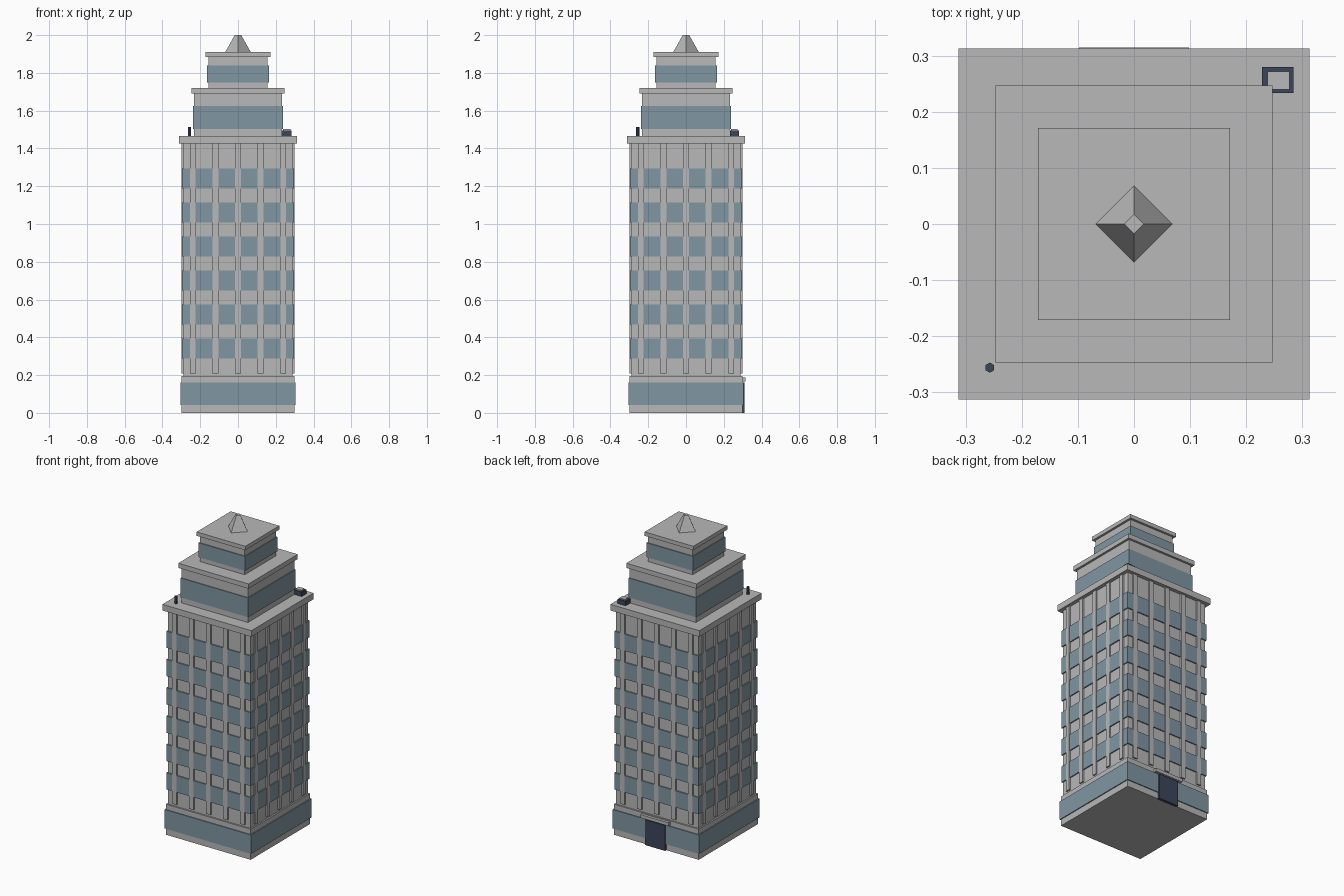
import bpy
import bmesh

if "Cube" in bpy.data.objects:
    bpy.data.objects.remove(bpy.data.objects["Cube"], do_unlink=True)


def material(name, rgb):
    mat = bpy.data.materials.new(name)
    mat.use_nodes = True
    mat.diffuse_color = (*rgb, 1)
    mat.node_tree.nodes["Principled BSDF"].inputs["Base Color"].default_value = (*rgb, 1)
    return mat


STONE = material("pale grey stone", (0.48, 0.48, 0.48))
GLASS = material("blue grey glass", (0.216, 0.305, 0.361))
DARK = material("dark navy metal", (0.045, 0.06, 0.102))


def finish(name, bm, mat):
    mesh = bpy.data.meshes.new(name)
    bm.to_mesh(mesh)
    bm.free()
    mesh.materials.append(mat)
    obj = bpy.data.objects.new(name, mesh)
    bpy.context.collection.objects.link(obj)
    return obj


def add_box(bm, x0, x1, y0, y1, z0, z1):
    verts = bmesh.ops.create_cube(bm, size=1)["verts"]
    for v in verts:
        v.co.x = x1 if v.co.x > 0 else x0
        v.co.y = y1 if v.co.y > 0 else y0
        v.co.z = z1 if v.co.z > 0 else z0


def box(name, mat, *bounds):
    bm = bmesh.new()
    add_box(bm, *bounds)
    return finish(name, bm, mat)


def block(name, mat, half, z0, z1):
    return box(name, mat, -half, half, -half, half, z0, z1)


def cone(name, mat, sides, r0, r1, x, y, z0, z1):
    bm = bmesh.new()
    bmesh.ops.create_cone(bm, cap_ends=True, segments=sides,
                          radius1=r0, radius2=r1, depth=z1 - z0)
    bmesh.ops.translate(bm, verts=bm.verts, vec=(x, y, (z0 + z1) / 2))
    return finish(name, bm, mat)


# Stepped stone masses and their overhanging ledges
block("base", STONE, 0.298, 0, 0.194)
block("shaft", STONE, 0.289, 0.194, 1.427)
block("main_ledge", STONE, 0.3128, 1.427, 1.466)
block("middle_tier", STONE, 0.233, 1.466, 1.69)
block("middle_ledge", STONE, 0.247, 1.69, 1.72)
block("upper_tier", STONE, 0.157, 1.72, 1.885)
block("upper_ledge", STONE, 0.171, 1.885, 1.91)

# Glass bands wrapped around each mass
block("base_windows", GLASS, 0.304, 0.041, 0.161)
block("middle_windows", GLASS, 0.238, 1.502, 1.625)
block("upper_windows", GLASS, 0.163, 1.749, 1.84)
for floor in range(6):
    mid = 0.341 + 0.18 * floor
    block(f"shaft_windows_{floor + 1}", GLASS, 0.296, mid - 0.053, mid + 0.053)

# Vertical piers on all four sides of the shaft
bm = bmesh.new()
for i in range(-2, 3):
    c = i * 0.1195
    for s in (-1, 1):
        a, b = sorted((s * 0.28, s * 0.2985))
        add_box(bm, c - 0.015, c + 0.015, a, b, 0.209, 1.427)
        add_box(bm, a, b, c - 0.015, c + 0.015, 0.209, 1.427)
finish("piers", bm, STONE)

# Rear entrance
box("door", DARK, -0.07, 0.07, 0.29, 0.31, 0, 0.161)
box("door_lintel", STONE, -0.098, 0.098, 0.29, 0.315, 0.167, 0.188)

# Four-sided spire
cone("spire", STONE, 4, 0.068, 0.017, 0, 0, 1.91, 2)

# Roof equipment
box("roof_vent", DARK, 0.2285, 0.2845, 0.2335, 0.2795, 1.466, 1.494)
box("vent_cap", STONE, 0.2375, 0.277, 0.2395, 0.2715, 1.494, 1.502)
cone("roof_pipe", DARK, 6, 0.009, 0.009, -0.257, -0.256, 1.466, 1.513)
